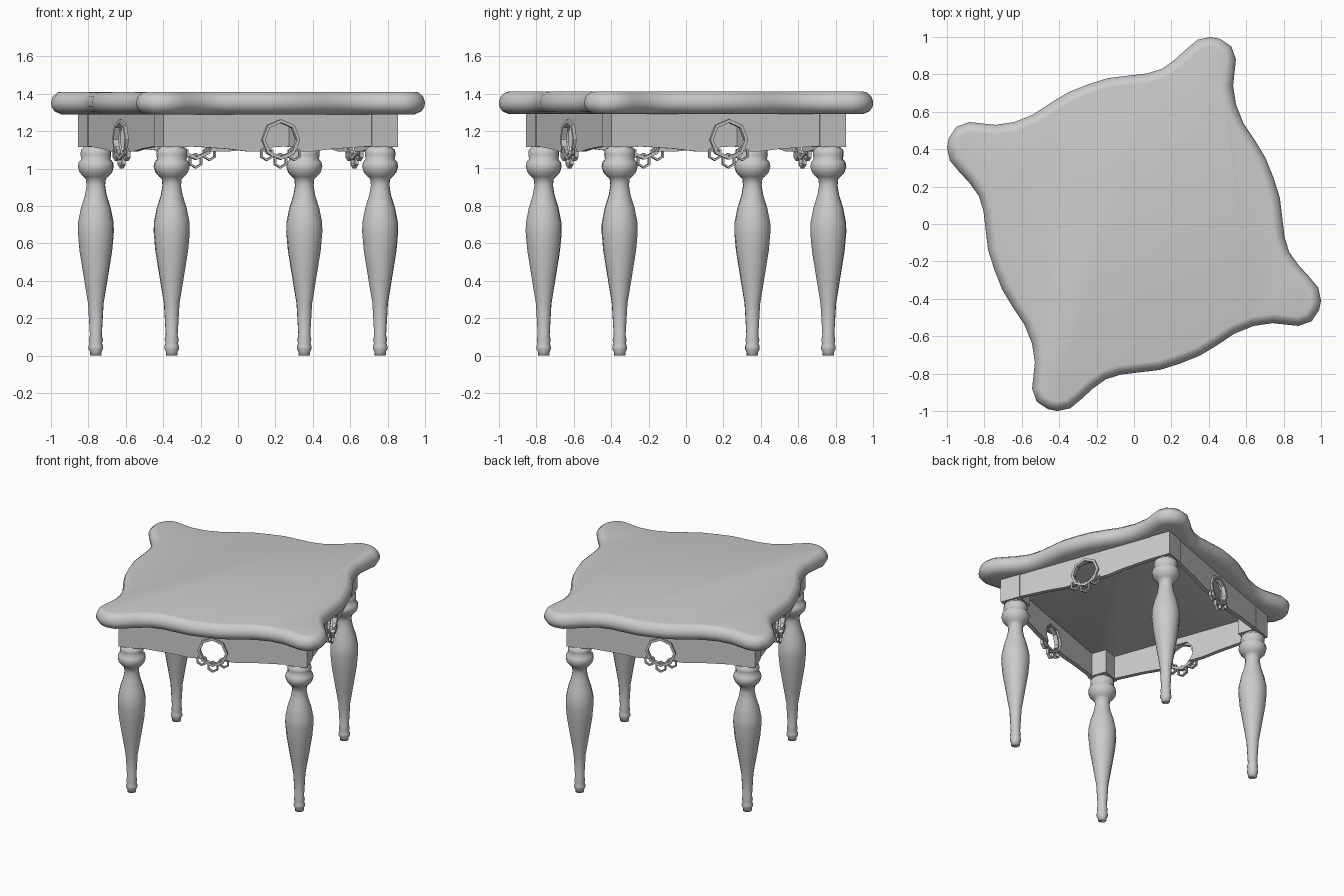
import bpy, bmesh
from math import sin, cos, pi, radians
from mathutils import Vector

cube = bpy.data.objects.get("Cube")
if cube:
    bpy.data.objects.remove(cube, do_unlink=True)

TURN = radians(20)      # the whole table stands turned about z
LEG = 0.593             # leg offset in the table's own axes
FACE = 0.662            # outer plane of the aprons

grey = bpy.data.materials.new("plain_grey")
grey.use_nodes = True
grey.diffuse_color = (0.6, 0.6, 0.6, 1)
grey.node_tree.nodes["Principled BSDF"].inputs["Base Color"].default_value = (0.6, 0.6, 0.6, 1)


def finish(bm, name, smooth):
    """Turn a bmesh into a linked object with the shared material."""
    bmesh.ops.recalc_face_normals(bm, faces=bm.faces[:])
    for f in bm.faces:
        f.smooth = smooth
    mesh = bpy.data.meshes.new(name)
    bm.to_mesh(mesh)
    bm.free()
    mesh.materials.append(grey)
    ob = bpy.data.objects.new(name, mesh)
    bpy.context.collection.objects.link(ob)
    return ob


def four_times(ob):
    """Repeat a part on all four sides of the table."""
    ob.rotation_euler.z = TURN
    for k in range(1, 4):
        twin = ob.copy()
        twin.rotation_euler.z = TURN + k * pi / 2
        bpy.context.collection.objects.link(twin)


def skin(bm, rings):
    """Bridge a stack of closed rings and cap both ends."""
    loops = [[bm.verts.new(p) for p in ring] for ring in rings]
    n = len(loops[0])
    for a, b in zip(loops, loops[1:]):
        for i in range(n):
            j = (i + 1) % n
            bm.faces.new((a[i], a[j], b[j], b[i]))
    bm.faces.new(loops[0])
    bm.faces.new(loops[-1])


# Tabletop: one wavy side with its lobed corner, turned four times
side = [(-0.99, 0.46), (-0.95, 0.52), (-0.88, 0.545), (-0.74, 0.53), (-0.64, 0.545),
        (-0.54, 0.585), (-0.45, 0.645), (-0.35, 0.705), (-0.25, 0.745), (-0.14, 0.78),
        (0.07, 0.805), (0.15, 0.83), (0.22, 0.88), (0.28, 0.935), (0.34, 0.985), (0.41, 1.0)]
outline = []
for k in range(4):
    for x, y in side:
        outline.append(Vector((x, y)))
    side = [(y, -x) for x, y in side]


def inset(points, d):
    out = []
    for i, p in enumerate(points):
        t = (points[(i + 1) % len(points)] - points[i - 1]).normalized()
        out.append(p + Vector((t.y, -t.x)) * d)
    return out


edge = [(0.055, 1.29), (0.02, 1.305), (0.003, 1.33), (0, 1.355), (0.01, 1.385), (0.035, 1.407), (0.05, 1.41)]
bm = bmesh.new()
skin(bm, [[(p.x, p.y, z) for p in inset(outline, d)] for d, z in edge])
finish(bm, "tabletop", True)

# Turned leg
profile = [(0.030, 0), (0.031, 0.02), (0.039, 0.035), (0.039, 0.05), (0.033, 0.065), (0.038, 0.085),
           (0.032, 0.11), (0.042, 0.28), (0.062, 0.4), (0.088, 0.56), (0.097, 0.66), (0.096, 0.71),
           (0.08, 0.79), (0.058, 0.86), (0.05, 0.91), (0.054, 0.945), (0.066, 0.955), (0.088, 0.98),
           (0.097, 1.01), (0.092, 1.035), (0.078, 1.05), (0.083, 1.075), (0.08, 1.1), (0.066, 1.11), (0.066, 1.13)]
SIDES = 14
bm = bmesh.new()
skin(bm, [[(-LEG + r * cos(2 * pi * i / SIDES), -LEG + r * sin(2 * pi * i / SIDES), z)
           for i in range(SIDES)] for r, z in profile])
leg = finish(bm, "leg", True)
four_times(leg)

# Square block above each leg
bm = bmesh.new()
bmesh.ops.create_cube(bm, size=1)
bmesh.ops.scale(bm, vec=(0.148, 0.148, 0.18), verts=bm.verts[:])
bmesh.ops.translate(bm, vec=(-LEG, -LEG, 1.205), verts=bm.verts[:])
four_times(finish(bm, "corner_block", False))

# Apron board: sagging lower edge, with a round opening at the middle
half = [(0.53, 1.295), (0.53, 1.12), (0.3, 1.105), (0.17, 1.09), (0.07, 1.09), (0.098, 1.14),
        (0.09, 1.2), (0.05, 1.242)]
board = half + [(-x, z) for x, z in reversed(half)]
bm = bmesh.new()
skin(bm, [[(x, y, z) for x, z in board] for y in (-FACE, -FACE + 0.03)])
four_times(finish(bm, "apron", False))


# Openwork ornament: a large frame with three small loops hanging under it
def ring(bm, cx, cz, radius, count, bar, depth):
    loops = []
    for i in range(count):
        a = 2 * pi * i / count + pi / 2
        loops.append([bm.verts.new((cx + r * cos(a), -FACE + y, cz + r * sin(a)))
                      for r, y in ((radius, -depth / 2), (radius, depth / 2),
                                   (radius - bar, depth / 2), (radius - bar, -depth / 2))])
    for i in range(count):
        a, b = loops[i], loops[(i + 1) % count]
        for j in range(4):
            k = (j + 1) % 4
            bm.faces.new((a[j], a[k], b[k], b[j]))


bm = bmesh.new()
ring(bm, 0, 1.155, 0.108, 8, 0.018, 0.03)
ring(bm, 0, 1.042, 0.042, 6, 0.011, 0.02)
for s in (-1, 1):
    ring(bm, s * 0.078, 1.08, 0.04, 6, 0.011, 0.02)
four_times(finish(bm, "ornament", False))
